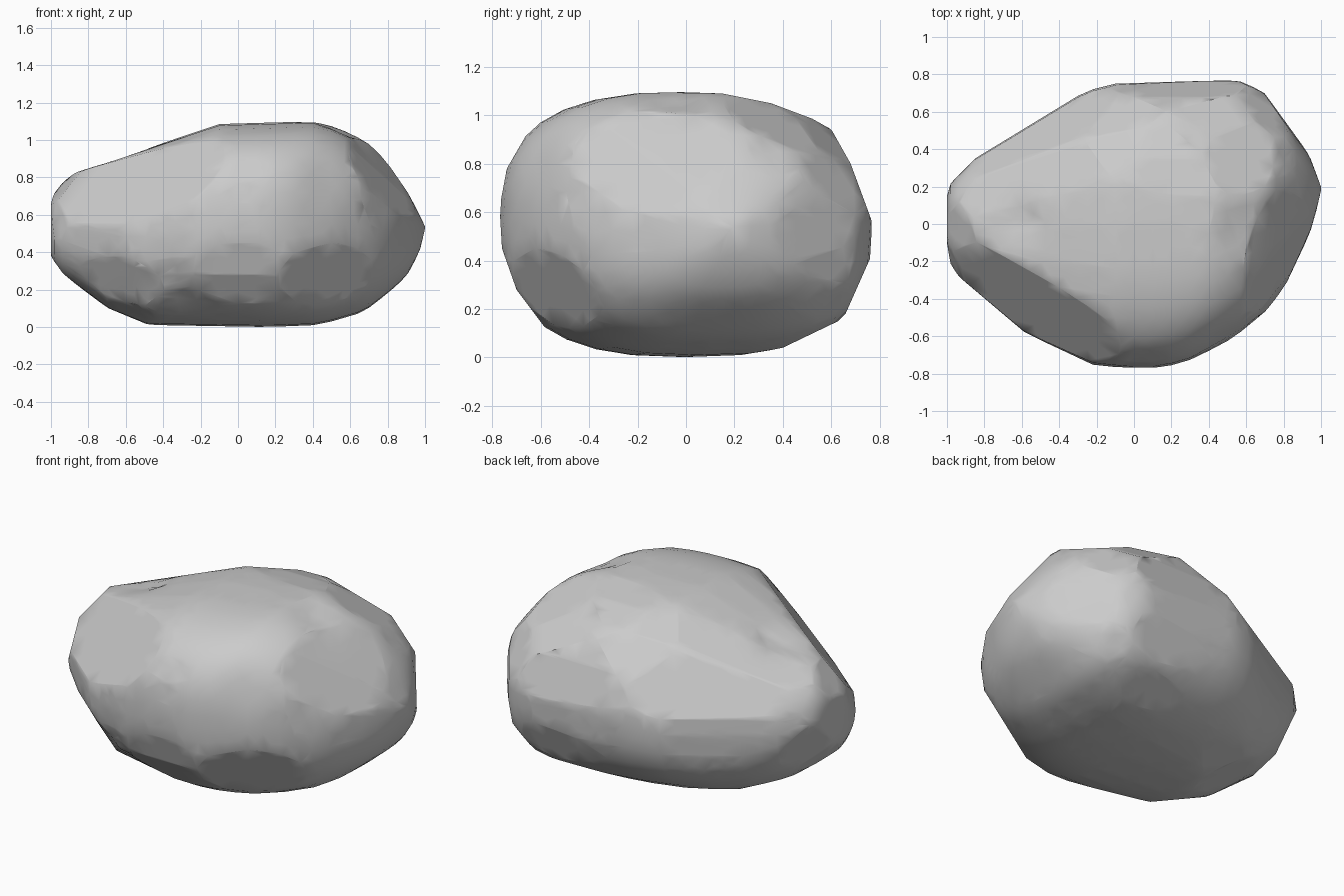
import bpy, bmesh, math
from mathutils import Vector

if "Cube" in bpy.data.objects:
    bpy.data.objects.remove(bpy.data.objects["Cube"])

# Outline profiles read along x: half outlines in top view and front view
BACK = [(-1, .15), (-.98, .22), (-.85, .35), (-.6, .5), (-.42, .61), (-.26, .71), (-.1, .75),
        (.2, .76), (.55, .77), (.69, .71), (.86, .5), (.94, .36), (1, .2)]
FRONT = [(-1, -.1), (-.98, -.22), (-.95, -.27), (-.56, -.6), (-.32, -.69), (-.24, -.75), (-.05, -.77),
         (.15, -.77), (.32, -.72), (.53, -.61), (.7, -.47), (.8, -.35), (.94, -.05), (.98, .09), (1, .18)]
TOP = [(-1, .66), (-.97, .77), (-.84, .84), (-.7, .87), (-.5, .95), (-.3, 1.01), (-.11, 1.085),
       (.4, 1.1), (.53, 1.07), (.65, 1.01), (.73, .96), (.82, .85), (.92, .7), (1, .54)]
BOTTOM = [(-1, .37), (-.93, .27), (-.8, .2), (-.7, .1), (-.48, .01), (-.2, .01), (.15, 0),
          (.4, .01), (.5, .03), (.67, .08), (.8, .18), (.9, .27), (.97, .4), (1, .52)]
STATIONS = [-1, -.98, -.94, -.85, -.77, -.69, -.59, -.49, -.4, -.3, -.22, -.1, 0, .1, .2, .3, .4,
            .5, .57, .64, .7, .76, .82, .87, .91, .945, .975, .99, 1]
SIDES = 32

# Chisel outlines: the rock is trimmed to these seen from (azimuth, elevation)
SIDE_CUT = [(-.77, .07), (-.74, .23), (-.63, .42), (-.5, .5), (-.15, .55), (.15, .54), (.35, .5),
            (.59, .41), (.68, .25), (.765, .02), (.77, -.12), (.65, -.39), (.4, -.51),
            (.2, -.55), (-.27, -.55), (-.43, -.51), (-.58, -.43), (-.7, -.27), (-.76, -.1)]
FRONT_RIGHT_CUT = [(-.945, .01), (-.87, .3), (-.7, .47), (.04, .58), (.34, .56), (.49, .52), (.84, .31),
                   (.97, .11), (.98, -.24), (.89, -.38), (.62, -.555), (.37, -.65), (.18, -.675),
                   (-.06, -.665), (-.32, -.595), (-.665, -.43), (-.775, -.265)]
BACK_LEFT_CUT = [(-.995, 0), (-.95, .22), (-.71, .485), (-.21, .71), (.01, .71), (.27, .63), (.39, .56),
                 (.93, -.1), (.945, -.275), (.86, -.43), (.665, -.52), (.3, -.61), (-.32, -.605),
                 (-.62, -.515), (-.83, -.42), (-.95, -.275)]
BACK_RIGHT_CUT = [(-.84, .04), (-.81, .22), (-.68, .42), (-.43, .67), (-.03, .685), (.25, .625),
                  (.51, .42), (.87, -.07), (.89, -.21), (.775, -.45), (.61, -.605), (.42, -.68),
                  (.09, -.71), (-.37, -.62), (-.59, -.47), (-.82, -.1)]
CORE = Vector((0, 0, .55))


def sample(profile, x):
    for (x0, v0), (x1, v1) in zip(profile, profile[1:]):
        if x <= x1:
            return v0 + (v1 - v0) * (x - x0) / (x1 - x0)
    return profile[-1][1]


def roundness(x, back, top):
    """Superellipse exponent of each quadrant, blended from left to right."""
    left, right = {(0, 1): (2.7, 2.8), (1, 1): (2.4, 2.7),
                   (1, 0): (2.2, 2.8), (0, 0): (2.6, 2.6)}[(int(back), int(top))]
    t = min(max((x + .4) / .75, 0), 1)
    return left + (right - left) * t


def chisel(bm, outline, azimuth, elevation):
    """Trim the body by every edge of a clockwise outline seen from a direction."""
    a, e = math.radians(azimuth), math.radians(elevation)
    right = Vector((-math.sin(a), math.cos(a), 0))
    up = Vector((-math.cos(a) * math.sin(e), -math.sin(a) * math.sin(e), math.cos(e)))
    for (u0, v0), (u1, v1) in zip(outline, outline[1:] + outline[:1]):
        normal = (right * (v0 - v1) + up * (u1 - u0)).normalized()
        res = bmesh.ops.bisect_plane(bm, geom=bm.verts[:] + bm.edges[:] + bm.faces[:], dist=1e-5,
                                     plane_co=CORE + right * u0 + up * v0,
                                     plane_no=normal, clear_outer=True)
        rim = [g for g in res['geom_cut'] if isinstance(g, bmesh.types.BMEdge)]
        if rim:
            bmesh.ops.convex_hull(bm, input=bm.verts[:])
            loose = [v for v in bm.verts if not v.link_faces]
            bmesh.ops.delete(bm, geom=loose, context='VERTS')


# Rock body: superellipse sections along x, wrapped in a convex skin
bm = bmesh.new()
for x in STATIONS:
    y0, y1 = sample(FRONT, x), sample(BACK, x)
    z0, z1 = sample(BOTTOM, x), sample(TOP, x)
    for i in range(SIDES):
        a = 2 * math.pi * i / SIDES
        c, s = math.cos(a), math.sin(a)
        e = 2 / roundness(x, c > 0, s > 0)
        y = (y0 + y1) / 2 + (y1 - y0) / 2 * math.copysign(abs(c) ** e, c)
        z = (z0 + z1) / 2 + (z1 - z0) / 2 * math.copysign(abs(s) ** e, s)
        bm.verts.new((x, y, z))
bmesh.ops.convex_hull(bm, input=bm.verts[:])
bmesh.ops.delete(bm, geom=[v for v in bm.verts if not v.link_faces], context='VERTS')

# Broad facets
for outline, azimuth, elevation in ((SIDE_CUT, 0, 0), (FRONT_RIGHT_CUT, -55, 25),
                                    (BACK_LEFT_CUT, 125, 20), (BACK_RIGHT_CUT, 50, -30)):
    chisel(bm, outline, azimuth, elevation)

# One clean convex skin, refined enough to carry the dents
points = [v.co.copy() for v in bm.verts]
bm.free()
bm = bmesh.new()
for p in points:
    bm.verts.new(p)
bmesh.ops.remove_doubles(bm, verts=bm.verts[:], dist=.02)
bmesh.ops.convex_hull(bm, input=bm.verts[:])
bmesh.ops.delete(bm, geom=[v for v in bm.verts if not v.link_faces], context='VERTS')
for _ in range(3):
    long_edges = [e for e in bm.edges if e.calc_length() > .12]
    bmesh.ops.subdivide_edges(bm, edges=long_edges, cuts=1)
    bmesh.ops.triangulate(bm, faces=bm.faces[:])
bmesh.ops.recalc_face_normals(bm, faces=bm.faces[:])

# Small dents: centre, radius, depth
DENTS = [((-.62, .02, .9), .1, .04), ((.54, -.05, 1.05), .1, .03), ((.45, -.55, .78), .12, .025),
         ((-.36, -.6, .25), .13, .03)]
for v in bm.verts:
    for centre, radius, depth in DENTS:
        d = (v.co - Vector(centre)).length / radius
        v.co += (CORE - v.co).normalized() * depth * math.exp(-d * d)

mesh = bpy.data.meshes.new("rock")
bm.to_mesh(mesh)
bm.free()
rock = bpy.data.objects.new("rock", mesh)
bpy.context.collection.objects.link(rock)
bpy.context.view_layer.objects.active = rock
rock.select_set(True)
bpy.ops.object.shade_smooth_by_angle(angle=math.radians(60))
